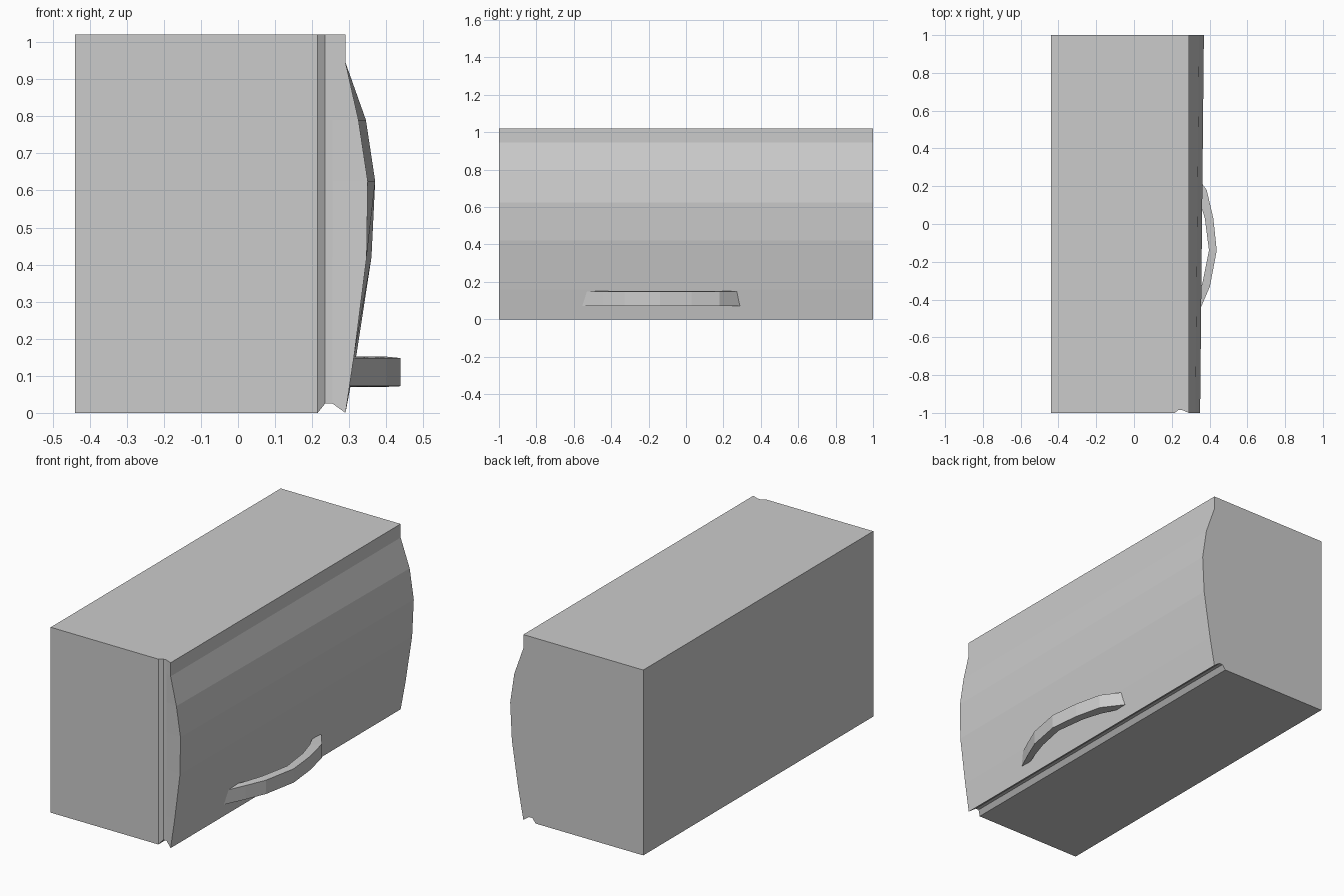
import bpy, bmesh

if "Cube" in bpy.data.objects:
    bpy.data.objects.remove(bpy.data.objects["Cube"])


def finish(bm, name):
    bmesh.ops.recalc_face_normals(bm, faces=bm.faces)
    mesh = bpy.data.meshes.new(name)
    bm.to_mesh(mesh)
    bm.free()
    obj = bpy.data.objects.new(name, mesh)
    bpy.context.collection.objects.link(obj)
    return obj


# Cabinet: levels are (z, bulge x at front end, bulge x at back end)
levels = [(0, 0.29, 0.29), (0.16, 0.314, 0.32), (0.42, 0.347, 0.36),
          (0.625, 0.35, 0.37), (0.79, 0.325, 0.345), (0.945, 0.29, 0.29),
          (1.02, 0.29, 0.29)]
bm = bmesh.new()
grids = []
for end in (0, 1):
    grid = []
    for i, level in enumerate(levels):
        row = []
        for c, x in enumerate((-0.44, 0.215, 0.235, 0.255, level[1 + end])):
            groove = c in (2, 3)  # seam between body and bulged door
            y = 1 if end else (-0.985 if groove else -1)
            z = 0.025 if groove and i == 0 else level[0]
            row.append(bm.verts.new((x, y, z)))
        grid.append(row)
    for a, b in zip(grid, grid[1:]):
        for c in range(4):
            bm.faces.new((a[c], a[c + 1], b[c + 1], b[c]))
    grids.append(grid)


def outline(g):
    return (g[0] + [r[-1] for r in g[1:]] + g[-1][-2::-1]
            + [r[0] for r in g[-2:0:-1]])


front, back = map(outline, grids)
for k in range(len(front)):
    n = (k + 1) % len(front)
    bm.faces.new((front[k], front[n], back[n], back[k]))
finish(bm, "cabinet_with_bulged_door")

# Handle: bowed strip, outer and inner (x, y) curves
outer = [(0.295, -0.57), (0.355, -0.44), (0.402, -0.33), (0.438, -0.14),
         (0.42, 0.03), (0.385, 0.18), (0.295, 0.30)]
inner = [(0.295, -0.50), (0.33, -0.41), (0.363, -0.31), (0.397, -0.14),
         (0.375, 0.03), (0.345, 0.13), (0.295, 0.24)]
bm = bmesh.new()
rings = [[bm.verts.new((x, y, z)) for (x, y), z in
          ((o, 0.072), (o, 0.148), (i, 0.152), (i, 0.07))]
         for o, i in zip(outer, inner)]
for a, b in zip(rings, rings[1:]):
    for k in range(4):
        n = (k + 1) % 4
        bm.faces.new((a[k], a[n], b[n], b[k]))
bm.faces.new(rings[0])
bm.faces.new(rings[-1])
finish(bm, "handle")
